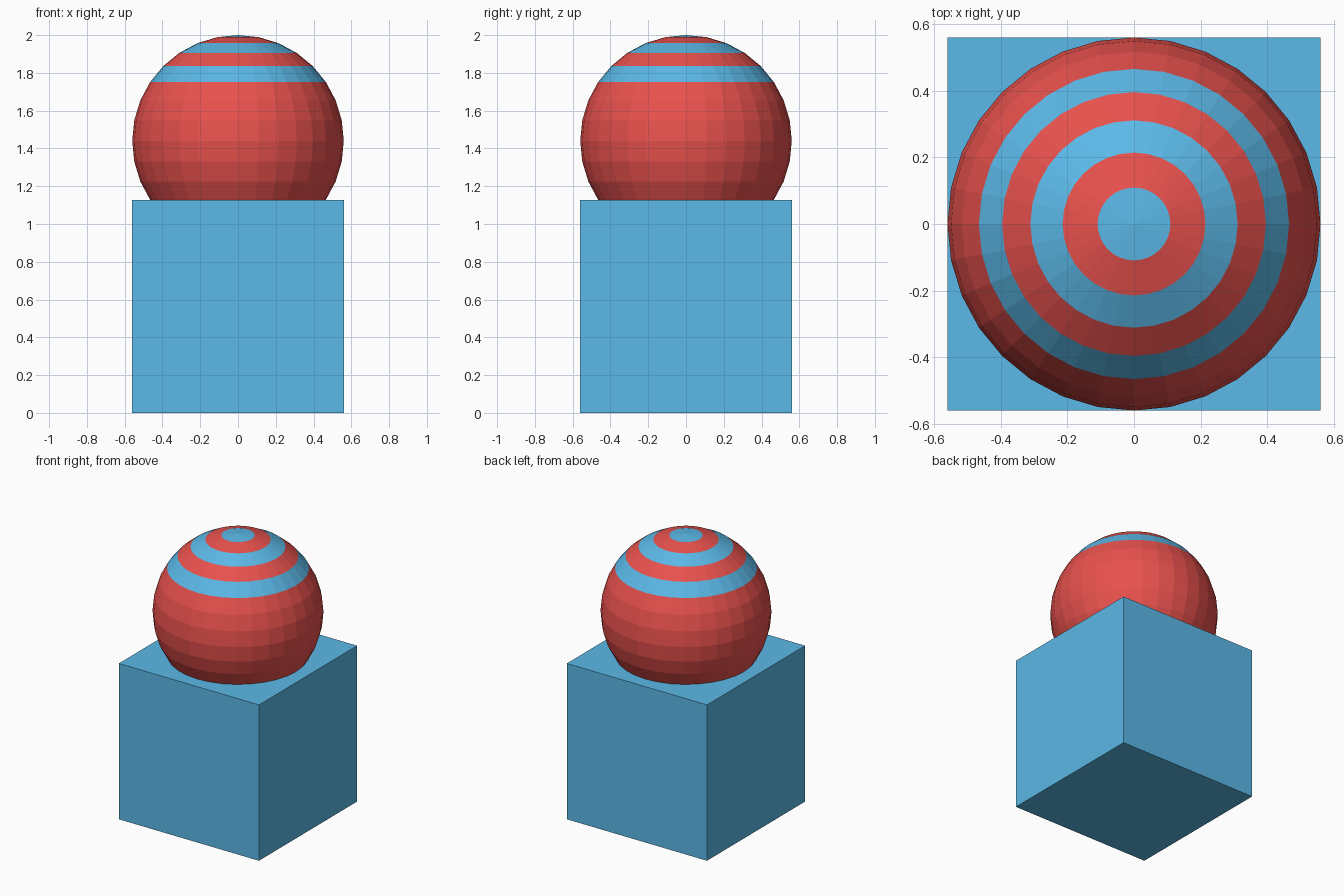
import bpy

if "Cube" in bpy.data.objects:
    bpy.data.objects.remove(bpy.data.objects["Cube"])

HALF = 0.56           # half width of the base and radius of the ball
BASE_H = 1.126


def material(name, rgb):
    m = bpy.data.materials.new(name)
    m.diffuse_color = (*rgb, 1)
    m.use_nodes = True
    m.node_tree.nodes["Principled BSDF"].inputs["Base Color"].default_value = m.diffuse_color
    return m


red = material("red", (0.81, 0.083, 0.075))
blue = material("blue", (0.105, 0.48, 0.80))

# Base block
bpy.ops.mesh.primitive_cube_add(size=1, location=(0, 0, BASE_H / 2))
base = bpy.context.object
base.name = "base_block"
base.dimensions = (2 * HALF, 2 * HALF, BASE_H)
bpy.ops.object.transform_apply(location=False, rotation=False, scale=True)
base.data.materials.append(blue)

# Ball sunk into the block
bpy.ops.mesh.primitive_uv_sphere_add(segments=32, ring_count=16, radius=HALF,
                                     location=(0, 0, 2 - HALF))
ball = bpy.context.object
ball.name = "striped_ball"
ball.data.materials.append(red)
ball.data.materials.append(blue)

# Blue stripes: the cap and every second ring down to the fifth
rings = sorted({round(v.co.z, 4) for v in ball.data.vertices}, reverse=True)
for face in ball.data.polygons:
    band = sum(z > face.center.z for z in rings) - 1
    face.material_index = 1 if band in (0, 2, 4) else 0
